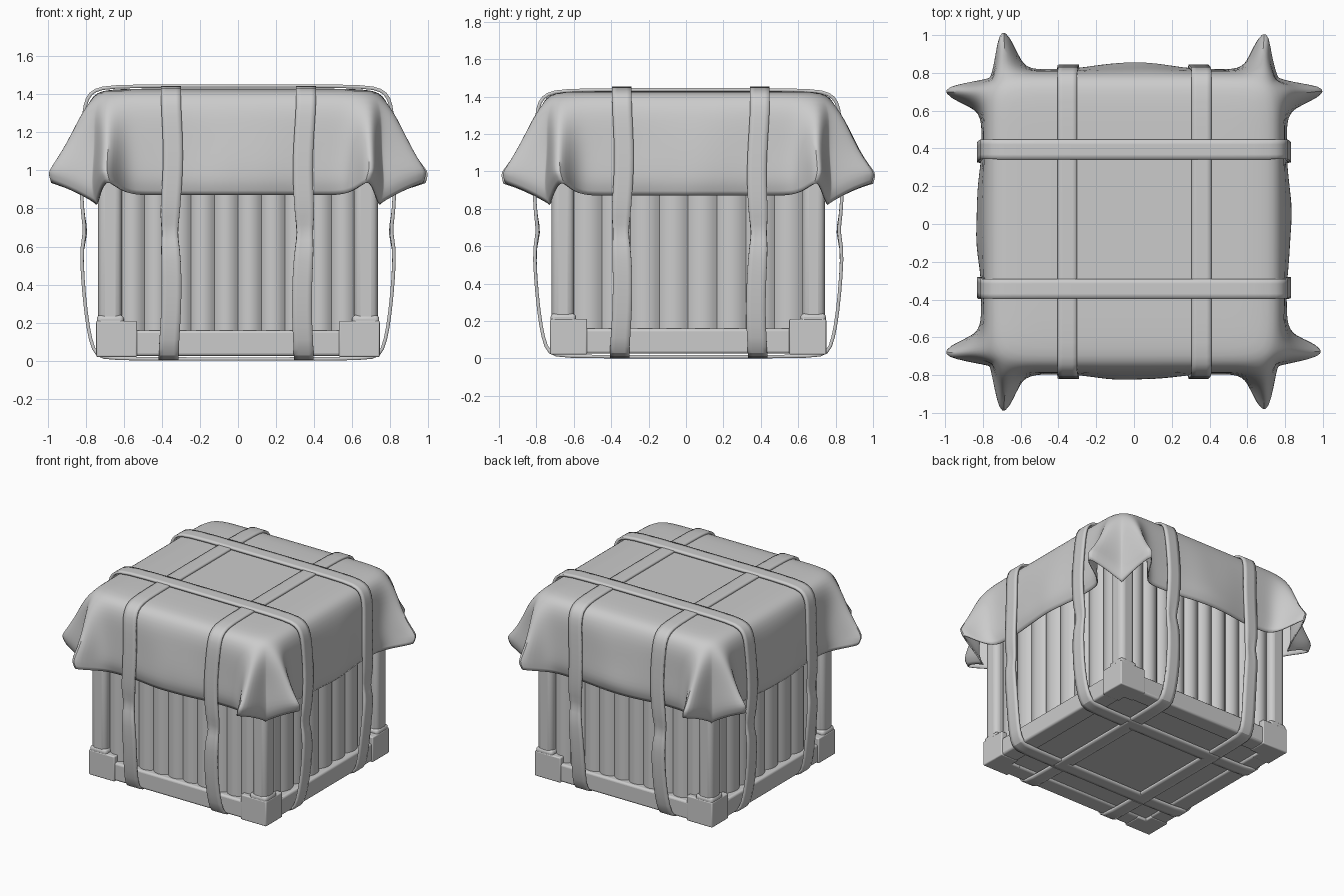
import bpy, bmesh, math
from mathutils import Vector, Matrix, noise

if "Cube" in bpy.data.objects:
    bpy.data.objects.remove(bpy.data.objects["Cube"], do_unlink=True)

grey = bpy.data.materials.new("light_grey")
grey.use_nodes = True
grey.diffuse_color = (0.6, 0.6, 0.6, 1)
grey.node_tree.nodes["Principled BSDF"].inputs["Base Color"].default_value = grey.diffuse_color

CY = 0.012  # crate centre in y


def finish(name, bm, angle=40, thick=0, offset=0, subsurf=0, bevel=0):
    """Turn a bmesh into a smooth shaded object with modifiers."""
    bmesh.ops.recalc_face_normals(bm, faces=bm.faces)
    mesh = bpy.data.meshes.new(name)
    bm.to_mesh(mesh)
    bm.free()
    mesh.materials.append(grey)
    ob = bpy.data.objects.new(name, mesh)
    bpy.context.collection.objects.link(ob)
    if bevel:
        m = ob.modifiers.new("bevel", "BEVEL")
        m.width, m.segments = bevel, 3
    if subsurf:
        m = ob.modifiers.new("smooth", "SUBSURF")
        m.levels = m.render_levels = subsurf
    if thick:
        m = ob.modifiers.new("thickness", "SOLIDIFY")
        m.thickness, m.offset = thick, offset
    for other in bpy.context.selected_objects:
        other.select_set(False)
    ob.select_set(True)
    bpy.context.view_layer.objects.active = ob
    bpy.ops.object.shade_smooth_by_angle(angle=math.radians(angle))
    return ob


def box(name, lo, hi, bevel=0.0):
    lo, hi = Vector(lo), Vector(hi)
    bm = bmesh.new()
    bmesh.ops.create_cube(bm, size=1)
    for v in bm.verts:
        v.co = Vector(a + (b - a) * (c + 0.5) for a, b, c in zip(lo, hi, v.co))
    return finish(name, bm, bevel=bevel)


def mirrored(name, sx, sy, lo, hi, bevel):
    """Box given in the positive quadrant, flipped to another one."""
    xs = sorted((lo[0] * sx, hi[0] * sx))
    ys = sorted((lo[1] * sy + CY, hi[1] * sy + CY))
    box(name, (xs[0], ys[0], lo[2]), (xs[1], ys[1], hi[2]), bevel)


# Corner posts and their stepped foot caps
for sx, xn in ((1, "left"), (-1, "right")):
    for sy, yn in ((-1, "front"), (1, "back")):
        tag = f"{yn}_{xn}"
        mirrored(f"post_{tag}", sx, sy, (0.61, 0.61, 0.1), (0.735, 0.73, 1.36), 0.035)
        mirrored(f"foot_cap_{tag}", sx, sy, (0.53, 0.6, 0.02), (0.745, 0.738, 0.21), 0.008)
        mirrored(f"foot_cap_side_{tag}", sx, sy, (0.6, 0.54, 0.02), (0.745, 0.738, 0.21), 0.008)
        mirrored(f"foot_collar_{tag}", sx, sy, (0.6, 0.6, 0.15), (0.742, 0.736, 0.24), 0.02)

# Bottom rails and floor
for s, n in ((-1, "front"), (1, "back")):
    mirrored(f"rail_{n}", 1, s, (-0.6, 0.6, 0.025), (0.6, 0.73, 0.16), 0.015)
for s, n in ((1, "left"), (-1, "right")):
    mirrored(f"rail_{n}", s, 1, (0.6, -0.6, 0.025), (0.735, 0.6, 0.16), 0.015)
box("floor", (-0.62, -0.6, 0.04), (0.62, 0.62, 0.14))


# Walls of rounded vertical slats
def slat_wall(name, half, slats, out, turn):
    bm = bmesh.new()
    rot = Matrix.Rotation(turn, 3, "Z")
    prev = None
    steps = slats * 8
    for i in range(steps + 1):
        x = half * (2 * i / steps - 1)
        y = -out - 0.03 * abs(math.sin(math.pi * i / 8)) ** 0.8
        pair = [bm.verts.new(rot @ Vector((x, y, z)) + Vector((0, CY, 0))) for z in (0.14, 1.35)]
        if prev:
            bm.faces.new((prev[0], pair[0], pair[1], prev[1]))
        prev = pair
    finish(name, bm, 50)


for k, n in enumerate(("front", "left", "back", "right")):
    slat_wall(f"slat_wall_{n}", 0.615, 8 if k % 2 else 10, 0.672, k * math.pi / 2)

# Draped cover: rings of a rounded square, with two flared folds per corner
RINGS = ((0.3, 1.43), (0.55, 1.43), (0.68, 1.425), (0.74, 1.41), (0.775, 1.375), (0.795, 1.31),
         (0.8, 1.23), (0.803, 1.14), (0.807, 1.05), (0.81, 0.97), (0.803, 0.92), (0.785, 0.87))
FLARE = ((1.02, 1.0), (1.0, 1.0), (1.0, 1.02), (1.0, 1.0))  # per side, start and end
STEPS = 36


def cover_point(side, t, radius, z):
    u = math.sin(math.pi / 2 * t)
    a = abs(u)
    round_off = (a ** 12 + 1) ** (-1 / 12)
    p = Vector((u * radius * round_off, -radius * round_off, z))
    depth = min(1, max(0, (1.38 - z) / 0.46))
    peak = 0.885
    if a < peak:
        fold = math.exp(-((a - peak) / 0.11) ** 2)
    else:
        fold = 0.5 + 0.5 * math.cos(math.pi * (a - peak) / (1 - peak))
    p.y -= fold * depth * 0.225 * FLARE[side][0 if u < 0 else 1]
    p.y -= 0.035 * depth * max(0, math.cos(math.pi * u / 0.9)) ** 1.5
    p.z += depth ** 4 * (0.07 * fold - 0.05 * max(0, (a - 0.93) / 0.07))
    p = Matrix.Rotation(side * math.pi / 2, 3, "Z") @ p
    crease = noise.noise(p * 4) * 0.022 * depth * min(1, 2 * abs(a - 0.45))
    p += Vector((p.x, p.y, 0)).normalized() * crease
    p.y += CY
    return p


bm = bmesh.new()
centre = bm.verts.new((0, CY, 1.43))
last = None
for radius, z in RINGS:
    ring = [bm.verts.new(cover_point(s, 2 * i / STEPS - 1, radius, z))
            for s in range(4) for i in range(STEPS)]
    for i in range(len(ring)):
        j = (i + 1) % len(ring)
        if last:
            bm.faces.new((last[i], ring[i], ring[j], last[j]))
        else:
            bm.faces.new((centre, ring[i], ring[j]))
    last = ring
finish("draped_cover", bm, 70, thick=0.008, offset=-1, subsurf=1)

# Webbing straps looped around the whole crate
HALF = ((0.35, 1.436), (0.68, 1.434), (0.755, 1.415), (0.795, 1.375), (0.812, 1.3), (0.818, 1.15),
        (0.824, 1.0), (0.822, 0.86), (0.815, 0.76), (0.79, 0.67), (0.822, 0.6), (0.818, 0.45),
        (0.8, 0.25), (0.775, 0.1), (0.745, 0.025), (0.68, 0.01), (0.3, 0.009))


def strap(name, along_x, pos, lift):
    bm = bmesh.new()
    path = list(HALF) + [(-r, z) for r, z in reversed(HALF)]
    rows = []
    for r, z in path:
        pinch = math.exp(-((z - 0.67) / 0.05) ** 2)
        wide = 0.052 - 0.014 * pinch
        mid = pos + 0.008 * math.sin(9 * z + 5 * pos) - 0.012 * (1 - z / 1.4)
        h = z + (lift if z > 1.37 else 0)
        row = []
        for e in (-1, 0, 1):
            w = mid + e * wide
            rr = r + math.copysign(0.012 * e * pinch, r) if abs(r) > 0.78 else r
            co = (rr, w, h) if along_x else (w, rr + CY, h)
            row.append(bm.verts.new(co))
        rows.append(row)
    for i, row in enumerate(rows):
        nxt = rows[(i + 1) % len(rows)]
        for k in (0, 1):
            bm.faces.new((row[k], row[k + 1], nxt[k + 1], nxt[k]))
    finish(name, bm, 40, thick=0.018, offset=0, subsurf=1)


strap("strap_across_front", True, -0.335, 0.008)
strap("strap_across_back", True, 0.388, 0.008)
strap("strap_along_left", False, 0.35, 0)
strap("strap_along_right", False, -0.345, 0)
